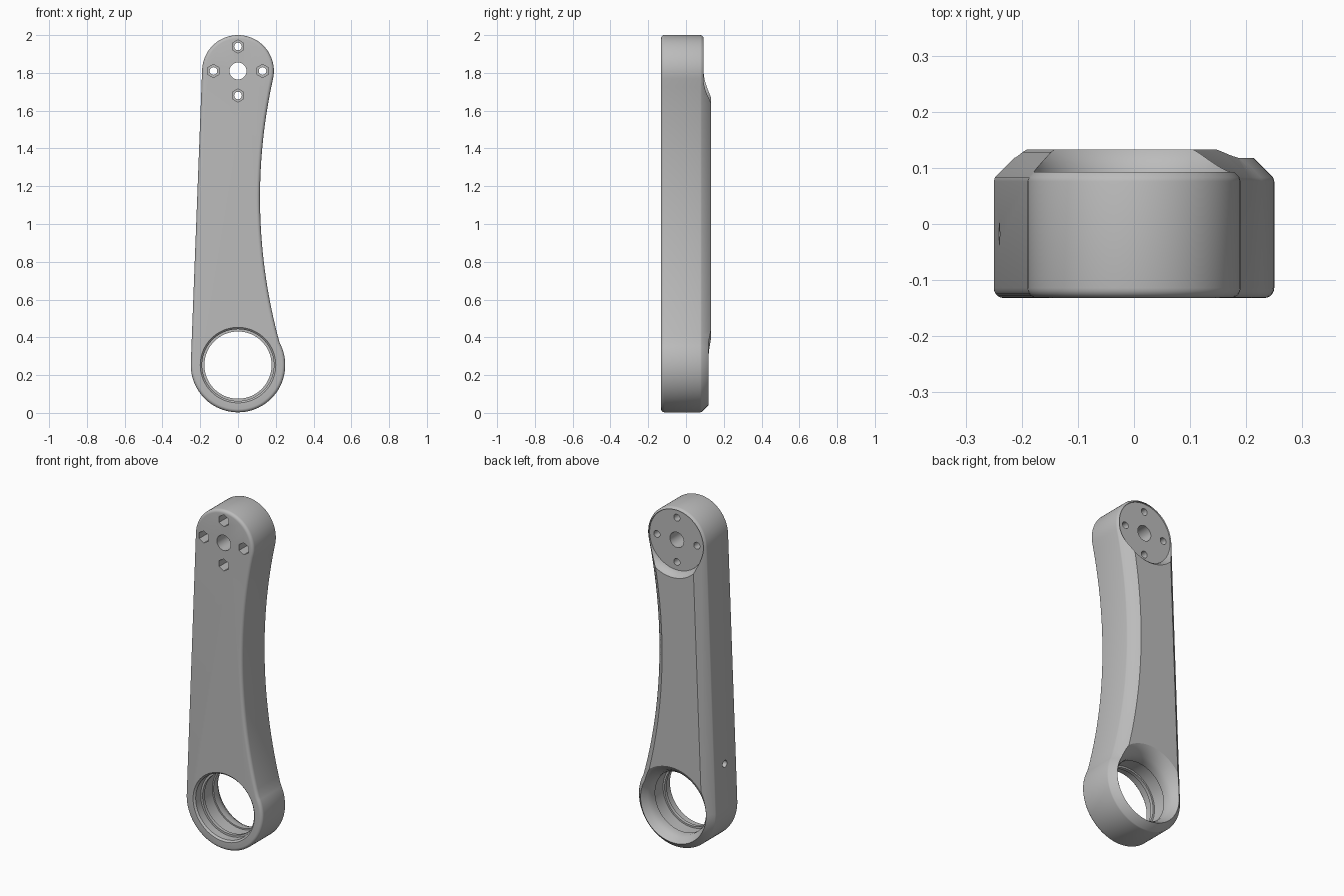
import bpy, bmesh, math

if "Cube" in bpy.data.objects:
    bpy.data.objects.remove(bpy.data.objects["Cube"])

TOP, BOT = (0.0, 1.81), (0.0, 0.253)      # end centres (x, z)
RT, RB, RW = 0.19, 0.25, 2.9              # end radii and waist arc radius
WZ = 1.14
WX = math.sqrt((RT + RW) ** 2 - (TOP[1] - WZ) ** 2)

grey = bpy.data.materials.new("satin grey")
grey.diffuse_color = (0.5, 0.5, 0.5, 1)
grey.use_nodes = True
grey.node_tree.nodes["Principled BSDF"].inputs["Base Color"].default_value = grey.diffuse_color


def loft(name, rings):
    """Closed solid through rings of equal point count."""
    bm = bmesh.new()
    vs = [[bm.verts.new(p) for p in ring] for ring in rings]
    n = len(vs[0])
    for a, b in zip(vs, vs[1:]):
        for i in range(n):
            j = (i + 1) % n
            bm.faces.new((a[i], a[j], b[j], b[i]))
    bm.faces.new(vs[0])
    bm.faces.new(vs[-1])
    bmesh.ops.recalc_face_normals(bm, faces=bm.faces)
    me = bpy.data.meshes.new(name)
    bm.to_mesh(me)
    bm.free()
    me.materials.append(grey)
    ob = bpy.data.objects.new(name, me)
    bpy.context.collection.objects.link(ob)
    return ob


def lathe(name, centre, profile, n=32, turn=0.0):
    """Solid of revolution about y from (radius, y) pairs."""
    ang = [turn + 2 * math.pi * i / n for i in range(n)]
    return loft(name, [[(centre[0] + r * math.cos(a), y, centre[1] + r * math.sin(a))
                        for a in ang] for r, y in profile])


def outline(d, y):
    """Arm outline moved inward by d."""
    rt, rb, rw = RT - d, RB - d, RW + d
    left = math.pi - math.asin((RB - RT) / (TOP[1] - BOT[1]))
    start = math.atan2(WZ - TOP[1], WX)
    dist = math.hypot(WX, WZ - BOT[1])
    delta = math.acos((rb * rb + dist * dist - rw * rw) / (2 * rb * dist))
    end = 2 * math.pi + math.atan2(WZ - BOT[1], WX) + delta

    def arc(c, r, a, b, n):
        return [(c[0] + r * math.cos(a + (b - a) * i / n), y,
                 c[1] + r * math.sin(a + (b - a) * i / n)) for i in range(n + 1)]

    pts = arc(TOP, rt, start, left, 40) + arc(BOT, rb, left, end, 52)
    x, _, z = pts[-1]
    t0 = math.atan2(z - WZ, WX - x)
    t1 = math.atan2(TOP[1] - WZ, WX)
    for i in range(1, 32):
        t = t0 + (t1 - t0) * i / 32
        pts.append((WX - rw * math.cos(t), y, WZ + rw * math.sin(t)))
    return pts


# Arm body: rounded front edge, straight sides, bevelled back edge
F = 0.018
rings = []
for i in range(6):
    a = math.pi / 2 * i / 5
    rings.append(outline(F * (1 - math.sin(a)), -0.132 + F * (1 - math.cos(a))))
for d, y in ((0, 0.076), (0.002, 0.083), (0.047, 0.128), (0.054, 0.133)):
    rings.append(outline(d, y))
arm = loft("arm", rings)

# Large bore with inner retaining lip and flared back mouth
cutters = [lathe("bore_cutter", BOT, [
    (0.2, -0.15), (0.2, -0.132), (0.19, -0.122), (0.19, -0.075), (0.178, -0.075),
    (0.178, -0.055), (0.188, -0.055), (0.188, 0.03), (0.18, 0.03), (0.18, 0.06),
    (0.19, 0.085), (0.213, 0.118), (0.24, 0.134), (0.26, 0.145)], 72)]

# Round mounting pocket on the back of the top end
cutters.append(lathe("pocket_cutter", TOP, [
    (0.177, 0.085), (0.179, 0.096), (0.184, 0.11), (0.192, 0.123), (0.203, 0.134),
    (0.215, 0.15)], 72))

# Centre hole, then four bolt holes with hexagonal nut recesses
cutters.append(lathe("centre_hole_cutter", TOP, [(0.045, -0.2), (0.045, 0.2)]))
for k in range(4):
    a = k * math.pi / 2
    c = (0.13 * math.cos(a), TOP[1] + 0.13 * math.sin(a))
    cutters.append(lathe("nut_recess_cutter", c, [(0.035, -0.2), (0.035, -0.05)], 6, math.pi / 6))
    cutters.append(lathe("bolt_hole_cutter", c, [(0.02, -0.1), (0.02, 0.2)], 24))

# Blind screw hole in the straight side
cutters.append(loft("side_hole_cutter", [
    [(x, -0.018 + 0.02 * math.cos(i * math.pi / 12), 0.517 + 0.02 * math.sin(i * math.pi / 12))
     for i in range(24)] for x in (-0.3, -0.13)]))

# Cut everything out of the arm
bpy.context.view_layer.objects.active = arm
for c in cutters:
    m = arm.modifiers.new("cut", "BOOLEAN")
    m.operation, m.solver, m.object = "DIFFERENCE", "EXACT", c
    bpy.ops.object.modifier_apply(modifier=m.name)
    bpy.data.objects.remove(c)

bpy.ops.object.select_all(action="DESELECT")
arm.select_set(True)
bpy.ops.object.shade_smooth_by_angle(angle=math.radians(30))
